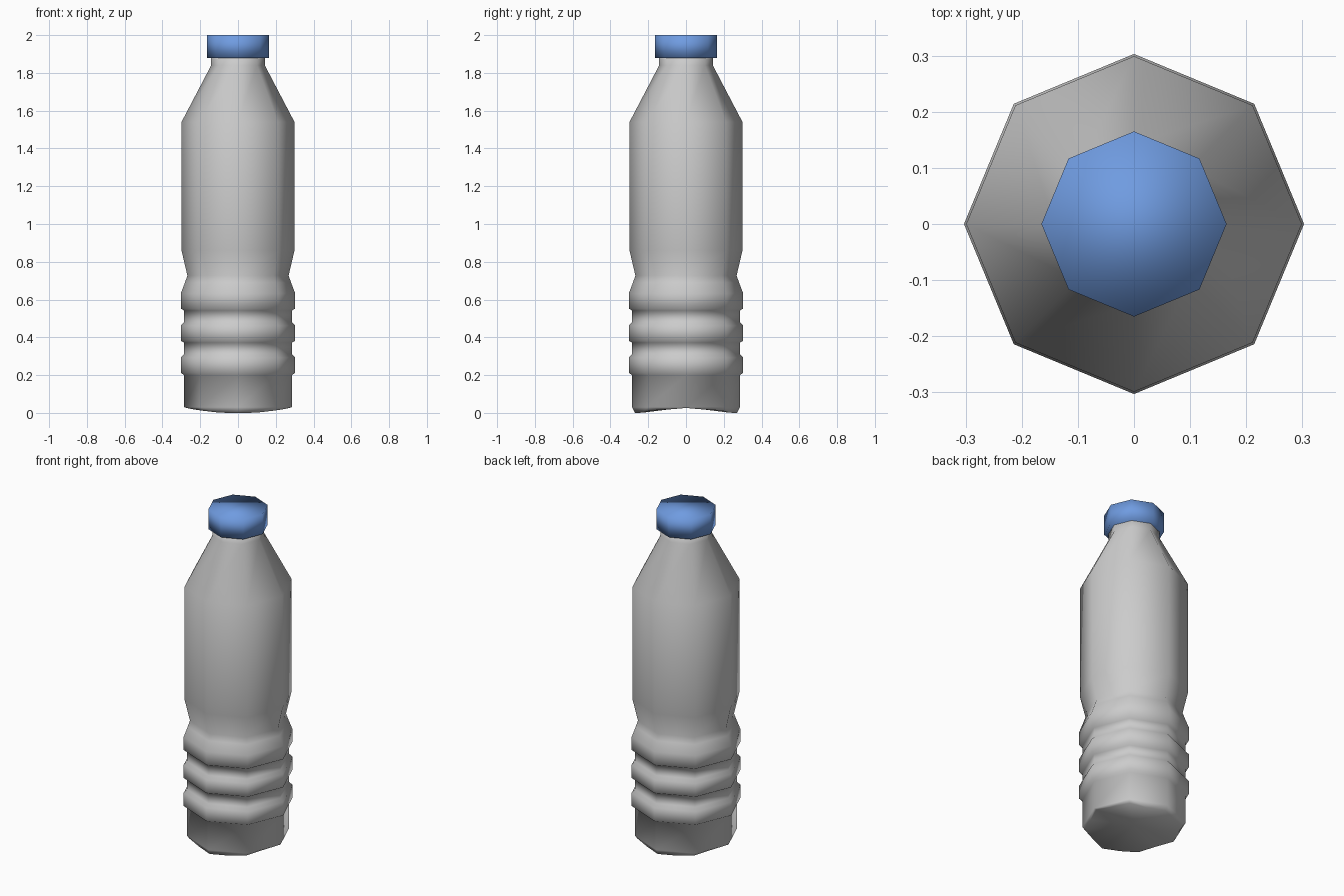
import bpy, bmesh
from math import cos, sin, pi

if "Cube" in bpy.data.objects:
    bpy.data.objects.remove(bpy.data.objects["Cube"])

SIDES = 8


def ring(bm, r, z):
    return [bm.verts.new((r * cos(2 * pi * i / SIDES), r * sin(2 * pi * i / SIDES), z))
            for i in range(SIDES)]


def lathe(bm, profile):
    """Stack octagon rings from bottom to top, return the rings."""
    rings = [ring(bm, r, z) for r, z in profile]
    for a, b in zip(rings, rings[1:]):
        for i in range(SIDES):
            j = (i + 1) % SIDES
            bm.faces.new((a[i], a[j], b[j], b[i]))
    return rings


def finish(bm, name, color=None):
    bmesh.ops.recalc_face_normals(bm, faces=bm.faces[:])
    for f in bm.faces:
        f.smooth = True
    mesh = bpy.data.meshes.new(name)
    bm.to_mesh(mesh)
    bm.free()
    ob = bpy.data.objects.new(name, mesh)
    bpy.context.collection.objects.link(ob)
    if color:
        mat = bpy.data.materials.new(name + "_colour")
        mat.diffuse_color = color
        mat.use_nodes = True
        mat.node_tree.nodes["Principled BSDF"].inputs["Base Color"].default_value = mat.diffuse_color
        mesh.materials.append(mat)
    return ob


# Bottle body: base wall, three raised ribs, waist, straight wall, shoulder, neck
profile = [(0.285, 0.03), (0.285, 0.20)]
for z in (0.212, 0.382, 0.552):
    profile += [(0.303, z), (0.303, z + 0.08), (0.285, z + 0.10), (0.285, z + 0.16)]
profile = profile[:-2] + [(0.281, 0.69), (0.268, 0.727), (0.299, 0.86),
                          (0.299, 1.54), (0.142, 1.84), (0.142, 1.90)]
bm = bmesh.new()
rings = lathe(bm, profile)
bm.faces.new(rings[-1])

# Base: feet at front and back, arched up at the sides, raised centre
outer = rings[0]
foot_z = {0: 0.026, 1: 0.018, 2: 0.012, 3: 0.001, 4: 0.0}
foot = []
for i in range(SIDES):
    a, b = outer[i].co * 0.95, outer[(i + 1) % SIDES].co * 0.95
    for k, p in enumerate((a, (a + b) / 2)):
        step = (2 * i + k) % 8
        foot.append(bm.verts.new((p.x, p.y, foot_z[min(step, 8 - step)])))
centre = bm.verts.new((0, 0, 0.03))
n = len(foot)
for i in range(SIDES):
    a, b = outer[i], outer[(i + 1) % SIDES]
    f0, f1, f2 = foot[2 * i], foot[2 * i + 1], foot[(2 * i + 2) % n]
    bm.faces.new((a, f0, f1))
    bm.faces.new((a, f1, b))
    bm.faces.new((b, f1, f2))
for i in range(n):
    bm.faces.new((foot[i], centre, foot[(i + 1) % n]))
finish(bm, "bottle_body")

# Screw cap
bm = bmesh.new()
rings = lathe(bm, [(0.165, 1.88), (0.165, 2.0)])
bm.faces.new(rings[0])
bm.faces.new(rings[-1])
finish(bm, "cap", (0.16, 0.33, 0.75, 1))
